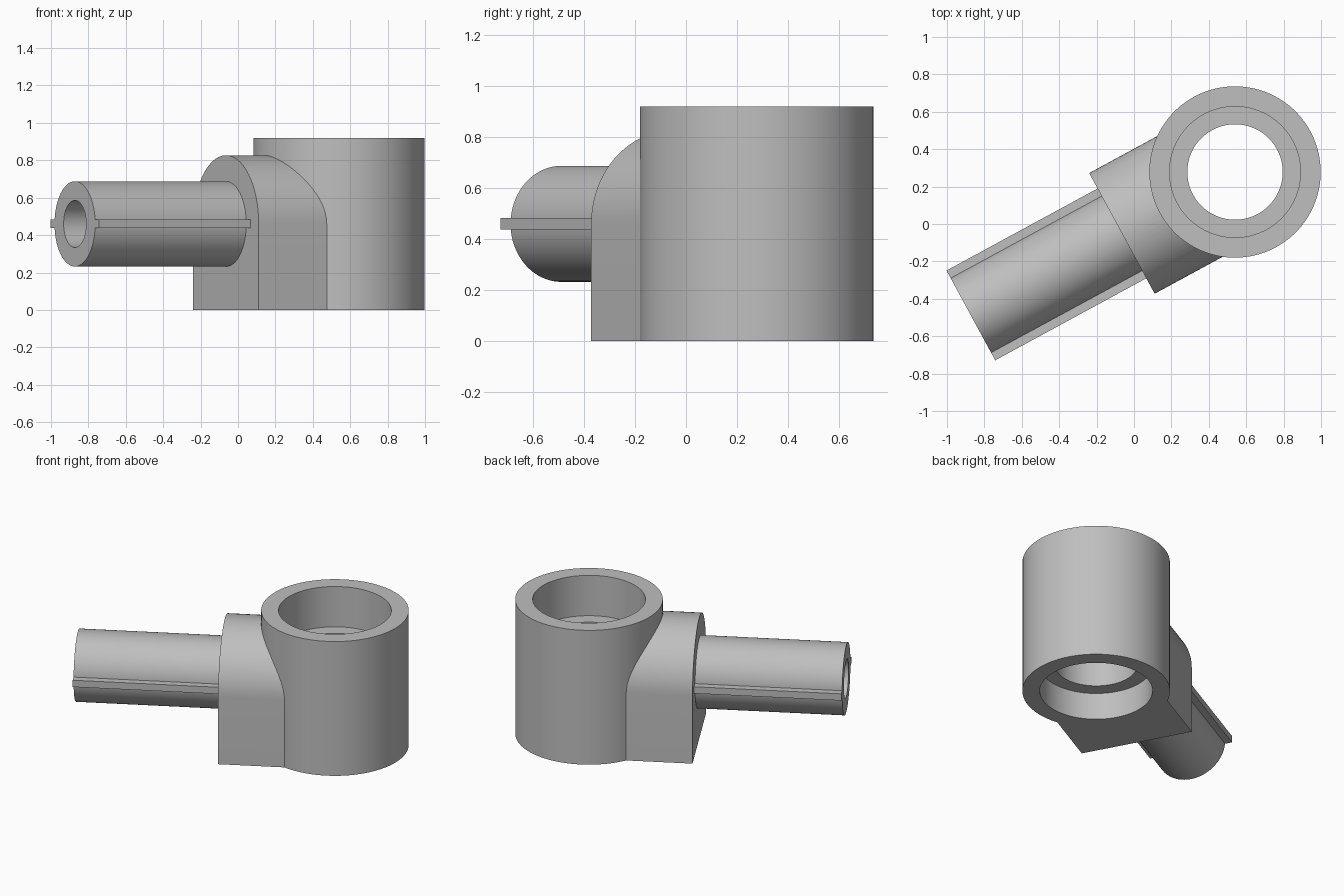
import bpy
from math import pi, sin, cos, radians
from mathutils import Matrix, Vector

default = bpy.data.objects.get("Cube")
if default:
    bpy.data.objects.remove(default, do_unlink=True)

grey = bpy.data.materials.new("plain grey")
grey.use_nodes = True
grey.diffuse_color = (0.52, 0.52, 0.52, 1)
grey.node_tree.nodes["Principled BSDF"].inputs["Base Color"].default_value = grey.diffuse_color

HEIGHT, AXIS_Z = 0.92, 0.46
FACE, TIP = -0.688, -1.607          # block face and tube tip along the arm
PLACE = Matrix.Translation((0.54, 0.278, 0)) @ Matrix.Rotation(radians(28.5), 4, 'Z')
ALONG_ARM = Matrix(((0, 0, 1, 0), (1, 0, 0, 0), (0, 1, 0, 0), (0, 0, 0, 1)))


def arc(radius, start=0, end=2 * pi, steps=64, lift=0):
    return [(radius * cos(start + (end - start) * i / steps),
             lift + radius * sin(start + (end - start) * i / steps)) for i in range(steps + 1)]


def prism(name, outline, low, high, frame=Matrix()):
    """Extrude a 2D outline from low to high along the frame's third axis."""
    n = len(outline)
    verts = [PLACE @ frame @ Vector((x, y, d)) for d in (low, high) for x, y in outline]
    faces = [tuple(reversed(range(n))), tuple(range(n, 2 * n))]
    faces += [(i, (i + 1) % n, n + (i + 1) % n, n + i) for i in range(n)]
    mesh = bpy.data.meshes.new(name)
    mesh.from_pydata(verts, [], faces)
    mesh.materials.append(grey)
    ob = bpy.data.objects.new(name, mesh)
    bpy.context.collection.objects.link(ob)
    return ob


def circle(name, radius, low, high, frame=Matrix(), lift=0, steps=64):
    return prism(name, arc(radius, steps=steps, lift=lift)[:-1], low, high, frame)


def select(ob):
    bpy.ops.object.select_all(action='DESELECT')
    ob.select_set(True)
    bpy.context.view_layer.objects.active = ob


def combine(ob, other, operation):
    mod = ob.modifiers.new(operation.lower(), 'BOOLEAN')
    mod.operation, mod.object, mod.solver = operation, other, 'EXACT'
    select(ob)
    bpy.ops.object.modifier_apply(modifier=mod.name)
    bpy.data.objects.remove(other, do_unlink=True)


# Upright socket joined to the arched block
socket = circle("socket_body", 0.458, 0, HEIGHT, steps=96)
arch = arc(0.367, 0, pi, 40, AXIS_Z) + [(-0.367, 0), (0.367, 0)]
combine(socket, prism("arched_block", arch, FACE, -0.05, ALONG_ARM), 'UNION')

# Through bore with a wider recess at each end
for radius, low, high in ((0.255, -0.1, 1.1), (0.35, 0.644, 1.1), (0.35, -0.1, 0.184)):
    combine(socket, circle("bore", radius, low, high, steps=96), 'DIFFERENCE')

# Hollow side tube
tube = circle("side_tube", 0.228, TIP, FACE + 0.01, ALONG_ARM, AXIS_Z)
combine(tube, circle("tube_bore", 0.126, TIP - 0.1, FACE + 0.1, ALONG_ARM, AXIS_Z), 'DIFFERENCE')

# Thin ribs along both sides of the tube
ribs = []
for side, name in ((-1, "right_rib"), (1, "left_rib")):
    near, far = sorted((side * 0.2, side * 0.273))
    low, high = AXIS_Z - 0.023, AXIS_Z + 0.023
    ribs.append(prism(name, [(near, low), (far, low), (far, high), (near, high)],
                      TIP, FACE + 0.005, ALONG_ARM))

for ob in [socket, tube] + ribs:
    select(ob)
    bpy.ops.object.shade_smooth_by_angle(angle=radians(25))
